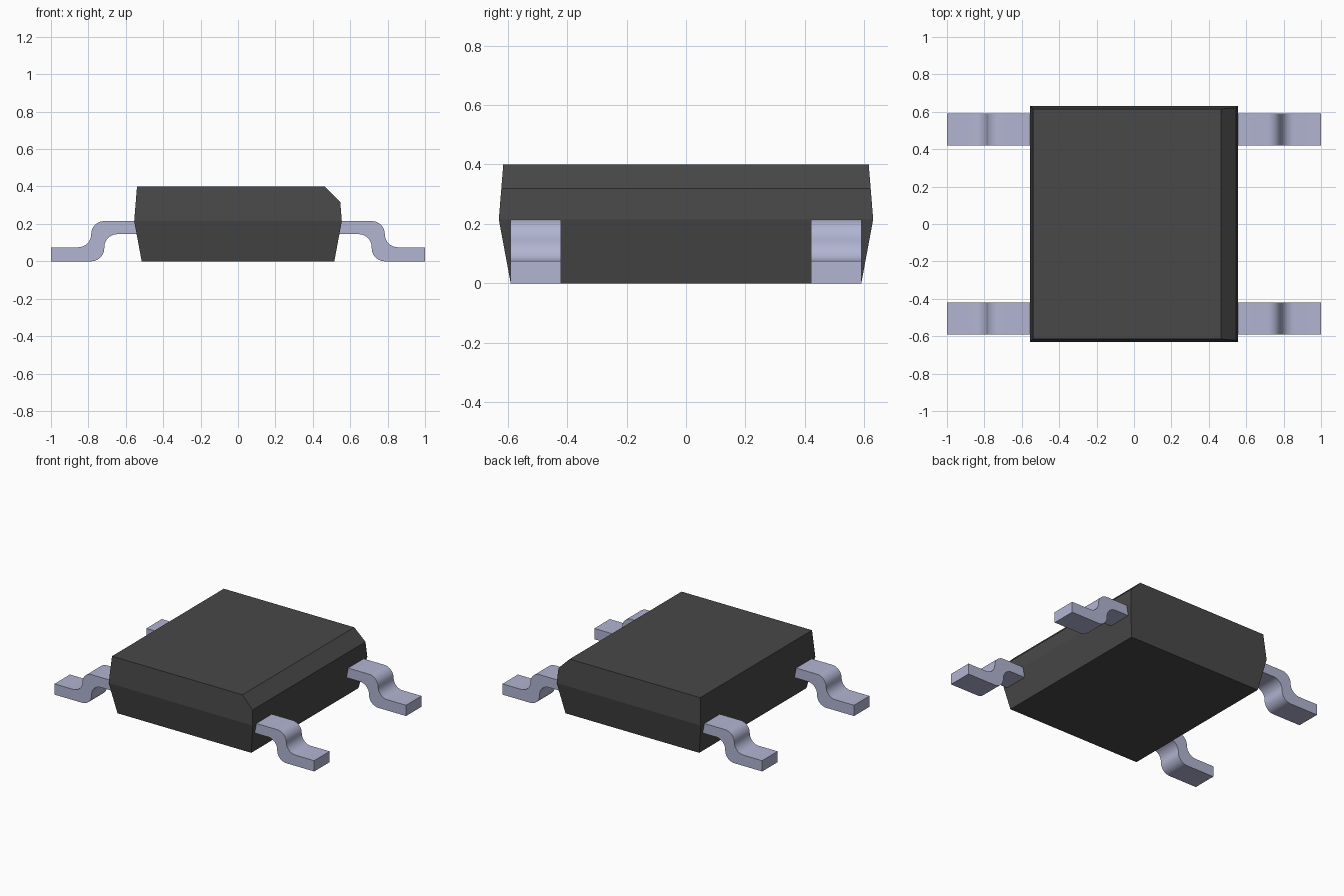
import bpy, bmesh
from math import cos, sin, radians

if "Cube" in bpy.data.objects:
    bpy.data.objects.remove(bpy.data.objects["Cube"])


def material(name, rgb):
    m = bpy.data.materials.new(name)
    m.diffuse_color = (*rgb, 1)
    m.use_nodes = True
    m.node_tree.nodes["Principled BSDF"].inputs["Base Color"].default_value = m.diffuse_color
    return m


def make_object(name, bm, mat):
    bmesh.ops.recalc_face_normals(bm, faces=bm.faces)
    me = bpy.data.meshes.new(name)
    bm.to_mesh(me)
    bm.free()
    me.materials.append(mat)
    ob = bpy.data.objects.new(name, me)
    bpy.context.collection.objects.link(ob)
    return ob


def arc(cx, cz, r, a0, a1, n=10):
    angles = [radians(a0 + (a1 - a0) * i / n) for i in range(n + 1)]
    return [(cx + r * cos(a), cz + r * sin(a)) for a in angles]


plastic = material("dark_plastic", (0.065, 0.065, 0.065))
metal = material("lead_metal", (0.44, 0.46, 0.64))

# Package body: three stacked rectangles, widest at the parting line
bm = bmesh.new()
rings = []
for hx, hy, z in ((0.515, 0.59, 0), (0.555, 0.63, 0.215), (0.54, 0.615, 0.4)):
    rings.append([bm.verts.new((sx * hx, sy * hy, z))
                  for sx, sy in ((-1, -1), (1, -1), (1, 1), (-1, 1))])
bm.faces.new(rings[0])
bm.faces.new(rings[-1])
for lo, hi in zip(rings, rings[1:]):
    for i in range(4):
        j = (i + 1) % 4
        bm.faces.new((lo[i], lo[j], hi[j], hi[i]))
# Bevel along the top right edge
cut = bmesh.ops.bisect_plane(bm, geom=bm.verts[:] + bm.edges[:] + bm.faces[:],
                             plane_co=(0.465, 0, 0.4), plane_no=(1, 0, 1),
                             clear_outer=True)
bmesh.ops.holes_fill(bm, edges=[e for e in bm.edges if e.is_boundary], sides=0)
make_object("package_body", bm, plastic)

# Gull-wing leads: one S-bent profile, mirrored to the four corners
R = 0.07
profile = ([(0.54, 0.215)] + arc(0.715, 0.145, R, 90, 0)
           + arc(0.855, 0.145, R, 180, 270) + [(1.0, 0.075), (1.0, 0)]
           + arc(0.785, 0.07, R, 270, 180) + arc(0.645, 0.075, R, 0, 90)
           + [(0.54, 0.145)])
for sx, side in ((-1, "left"), (1, "right")):
    for sy, end in ((-1, "front"), (1, "back")):
        bm = bmesh.new()
        face = bm.faces.new([bm.verts.new((sx * x, sy * 0.42, z)) for x, z in profile])
        ext = bmesh.ops.extrude_face_region(bm, geom=[face], use_keep_orig=True)
        bmesh.ops.translate(bm, vec=(0, sy * 0.17, 0),
                            verts=[v for v in ext["geom"] if isinstance(v, bmesh.types.BMVert)])
        ob = make_object(f"lead_{end}_{side}", bm, metal)
        bpy.ops.object.select_all(action='DESELECT')
        ob.select_set(True)
        bpy.context.view_layer.objects.active = ob
        bpy.ops.object.shade_smooth_by_angle(angle=radians(30))
